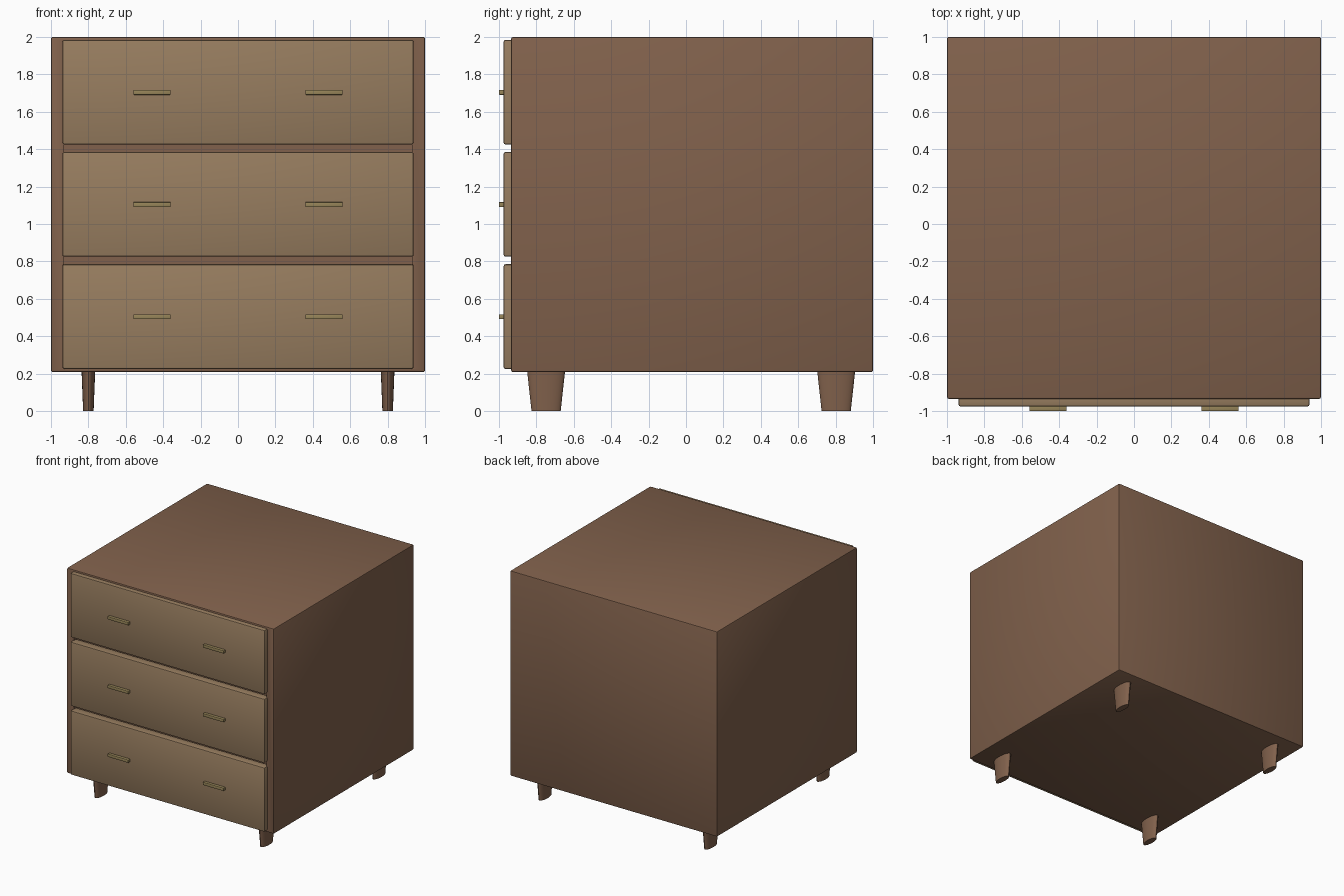
import bpy, bmesh
from mathutils import Vector, Matrix

if "Cube" in bpy.data.objects:
    bpy.data.objects.remove(bpy.data.objects["Cube"])


def material(name, rgb):
    m = bpy.data.materials.new(name)
    m.diffuse_color = (*rgb, 1)
    m.use_nodes = True
    m.node_tree.nodes["Principled BSDF"].inputs["Base Color"].default_value = m.diffuse_color
    return m


WALNUT = material("dark_wood", (0.22, 0.12, 0.072))
OAK = material("light_wood", (0.31, 0.205, 0.115))
BRASS = material("brass", (0.31, 0.235, 0.10))


def finish(bm, name, mat):
    bmesh.ops.recalc_face_normals(bm, faces=bm.faces)
    mesh = bpy.data.meshes.new(name)
    bm.to_mesh(mesh)
    bm.free()
    ob = bpy.data.objects.new(name, mesh)
    bpy.context.collection.objects.link(ob)
    mesh.materials.append(mat)
    bpy.ops.object.select_all(action='DESELECT')
    bpy.context.view_layer.objects.active = ob
    ob.select_set(True)
    bpy.ops.object.shade_smooth_by_angle()
    return ob


def rounded_box(lo, hi, bevel, segments=2):
    lo, hi = Vector(lo), Vector(hi)
    bm = bmesh.new()
    bmesh.ops.create_cube(bm, size=1, matrix=Matrix.Translation((lo + hi) / 2)
                          @ Matrix.Diagonal((*(hi - lo), 1)))
    bmesh.ops.bevel(bm, geom=bm.edges[:], offset=bevel, segments=segments,
                    profile=0.5, affect='EDGES')
    return bm


# Carcass with a shallow recess behind the drawers
bm = rounded_box((-1, -0.935, 0.208), (1, 1, 2), 0.01)
front = min(bm.faces, key=lambda f: f.calc_center_median().y)
bmesh.ops.inset_region(bm, faces=[front], thickness=0.004)
for v in front.verts:
    v.co.x = 0.93 if v.co.x > 0 else -0.93
    v.co.z = 1.98 if v.co.z > 1 else 0.228
inner = bmesh.ops.extrude_discrete_faces(bm, faces=[front])["faces"][0]
for v in inner.verts:
    v.co.y += 0.04
finish(bm, "carcass", WALNUT)

# Three drawers, each with two bar pulls
for i in range(3):
    z = 0.505 + 0.6 * i
    finish(rounded_box((-0.938, -0.975, z - 0.28), (0.938, -0.9, z + 0.28), 0.01),
           f"drawer_{i + 1}", OAK)
    for side, x in (("left", -0.46), ("right", 0.46)):
        finish(rounded_box((x - 0.1, -1, z - 0.014), (x + 0.1, -0.97, z + 0.012), 0.003),
               f"drawer_{i + 1}_handle_{side}", BRASS)

# Oval tapered legs
for end, y in (("front", -0.748), ("back", 0.803)):
    for side, x in (("left", -0.8), ("right", 0.8)):
        bm = bmesh.new()
        bmesh.ops.create_cone(bm, cap_ends=True, segments=32, radius1=0.078,
                              radius2=0.102, depth=0.22,
                              matrix=Matrix.Translation((x, y, 0.11))
                              @ Matrix.Diagonal((0.36, 1, 1, 1)))
        finish(bm, f"{end}_leg_{side}", WALNUT)
